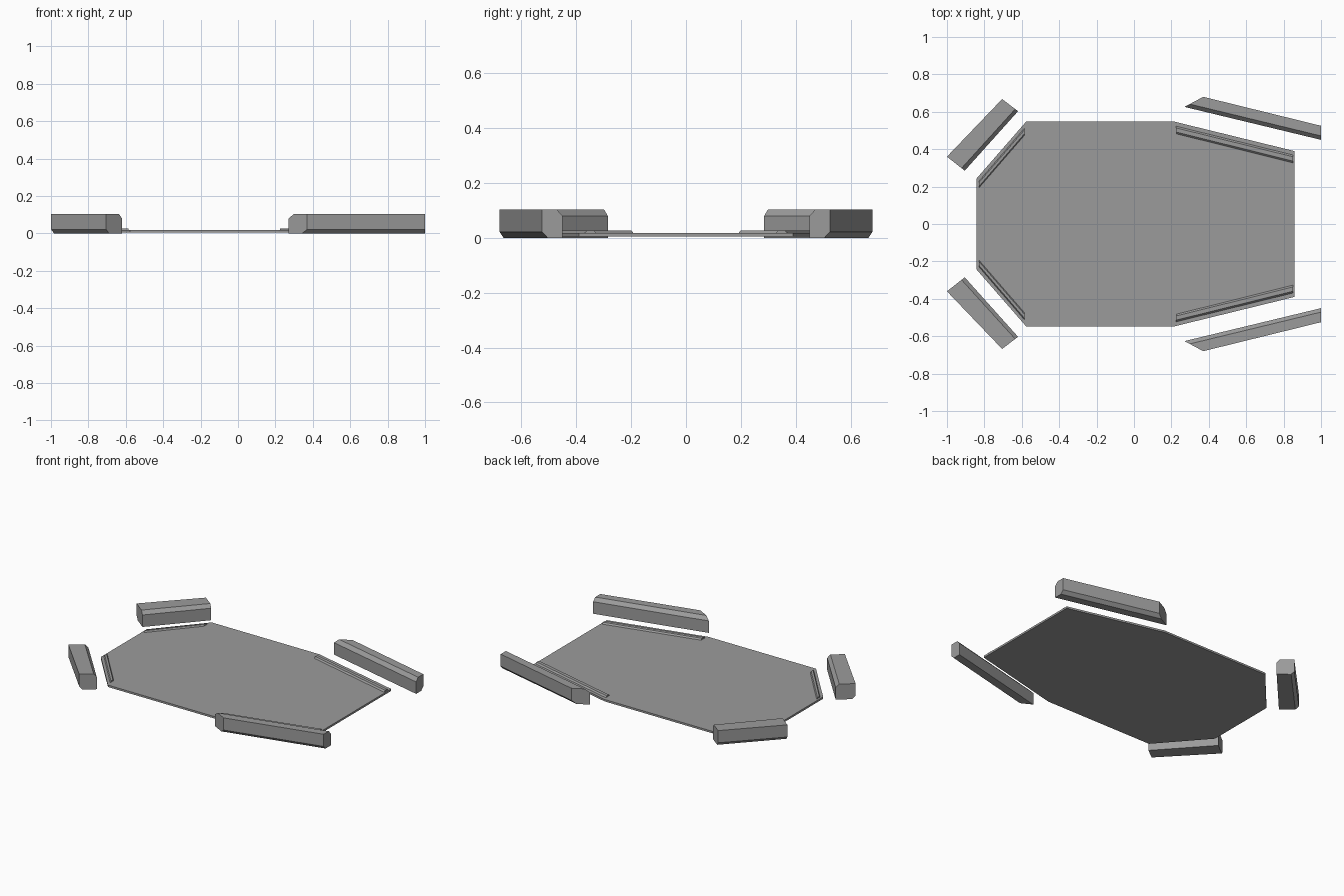
import bpy, bmesh
from mathutils import Vector

if "Cube" in bpy.data.objects:
    bpy.data.objects.remove(bpy.data.objects["Cube"])

# Dark grey shared by every part
grey = bpy.data.materials.new("dark_grey")
grey.diffuse_color = (0.33, 0.33, 0.33, 1)
grey.use_nodes = True
grey.node_tree.nodes["Principled BSDF"].inputs["Base Color"].default_value = grey.diffuse_color


def finish(name, bm):
    bmesh.ops.recalc_face_normals(bm, faces=bm.faces)
    mesh = bpy.data.meshes.new(name)
    bm.to_mesh(mesh)
    bm.free()
    mesh.materials.append(grey)
    obj = bpy.data.objects.new(name, mesh)
    bpy.context.collection.objects.link(obj)
    return obj


def loft(name, rings):
    """Closed solid between two matching rings of points."""
    bm = bmesh.new()
    a, b = [[bm.verts.new(p) for p in ring] for ring in rings]
    n = len(a)
    for i in range(n):
        j = (i + 1) % n
        bm.faces.new((a[i], a[j], b[j], b[i]))
    bm.faces.new(a[::-1])
    bm.faces.new(b)
    return finish(name, bm)


def bar(name, profile, ends, side):
    """Sweep a (fraction inner->outer, z) profile between two plan end lines."""
    rings = []
    for inner, outer in ends:
        ring = []
        for f, z in profile:
            p = Vector(inner).lerp(Vector(outer), f)
            ring.append((p.x, p.y * side, z))
        rings.append(ring)
    return loft(name, rings)


def wall(chamfer):
    """Wall section: chamfered at the inner top and outer bottom."""
    return [(0, 0), (0, 0.08), (chamfer, 0.103), (1, 0.103), (1, 0.022), (1 - chamfer, 0)]


# Floor plate
half = [(-0.843, 0.242), (-0.577, 0.547), (0.217, 0.547), (0.858, 0.39)]
outline = half + [(x, -y) for x, y in reversed(half)]
loft("floor_plate", [[(x, y, z) for x, y in outline] for z in (0.005, 0.018)])

# Low ridge section with both flanks sloped
ridge = [(0, 0.016), (0.25, 0.027), (0.75, 0.027), (1, 0.016)]

# (inner, outer) plan points at each end, on the +y side
parts = [
    ("right_wall", wall(0.28), [((0.27, 0.626), (0.37, 0.68)), ((1.0, 0.45), (1.0, 0.525))]),
    ("left_wall", wall(0.18), [((-0.905, 0.285), (-1.0, 0.36)), ((-0.62, 0.603), (-0.705, 0.668))]),
    ("right_ridge", ridge, [((0.227, 0.48), (0.225, 0.525)), ((0.85, 0.325), (0.85, 0.371))]),
    ("left_ridge", ridge, [((-0.83, 0.19), (-0.83, 0.23)), ((-0.585, 0.473), (-0.585, 0.515))]),
]
for name, profile, ends in parts:
    for label, side in (("back", 1), ("front", -1)):
        bar(f"{label}_{name}", profile, ends, side)
